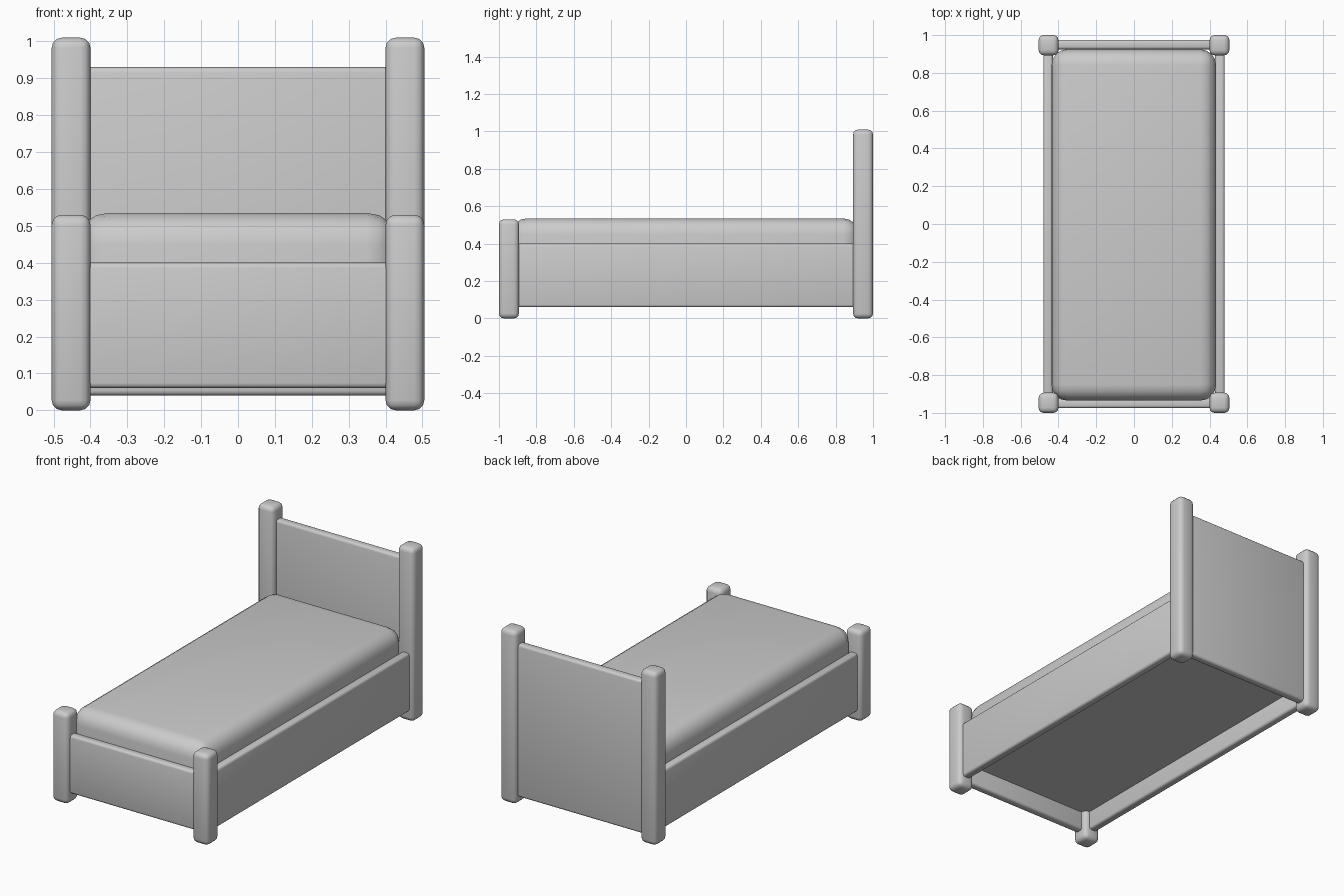
import bpy
import bmesh
from mathutils import Vector

cube = bpy.data.objects.get("Cube")
if cube:
    bpy.data.objects.remove(cube, do_unlink=True)

# One plain grey for the whole bed
grey = bpy.data.materials.new("plain grey")
grey.use_nodes = True
grey.diffuse_color = (0.6, 0.6, 0.6, 1)
grey.node_tree.nodes["Principled BSDF"].inputs["Base Color"].default_value = (0.6, 0.6, 0.6, 1)


def rounded_box(name, low, high, radius, segments=3, flat_base=False):
    """Box between two corners with rounded edges; flat_base keeps the bottom rim sharp."""
    low, high = Vector(low), Vector(high)
    bm = bmesh.new()
    bmesh.ops.create_cube(bm, size=1)
    for v in bm.verts:
        v.co = [(low[i] + high[i]) / 2 + v.co[i] * (high[i] - low[i]) for i in range(3)]
    edges = [e for e in bm.edges
             if not (flat_base and all(v.co.z < low.z + 0.001 for v in e.verts))]
    bmesh.ops.bevel(bm, geom=edges, offset=radius, offset_type='OFFSET',
                    segments=segments, profile=0.5, affect='EDGES')
    mesh = bpy.data.meshes.new(name)
    bm.to_mesh(mesh)
    bm.free()
    mesh.materials.append(grey)
    obj = bpy.data.objects.new(name, mesh)
    bpy.context.collection.objects.link(obj)
    bpy.ops.object.select_all(action='DESELECT')
    obj.select_set(True)
    bpy.context.view_layer.objects.active = obj
    bpy.ops.object.shade_smooth_by_angle()
    return obj


# Posts and side rails, one pair per side
for side, s in (("left", 1), ("right", -1)):
    x0, x1 = sorted((s * 0.4, s * 0.505))
    rounded_box(f"{side}_foot_post", (x0, -1, 0), (x1, -0.893, 0.53), 0.027)
    rounded_box(f"{side}_head_post", (x0, 0.893, 0), (x1, 1, 1.01), 0.027)
    r0, r1 = sorted((s * 0.43, s * 0.48))
    rounded_box(f"{side}_rail", (r0, -0.93, 0.06), (r1, 0.93, 0.4), 0.014)

# End boards
rounded_box("footboard", (-0.44, -0.975, 0.06), (0.44, -0.925, 0.4), 0.014)
rounded_box("headboard", (-0.44, 0.925, 0.04), (0.44, 0.975, 0.93), 0.014)

# Mattress
rounded_box("mattress", (-0.437, -0.935, 0.17), (0.435, 0.925, 0.535), 0.085,
            segments=4, flat_base=True)
